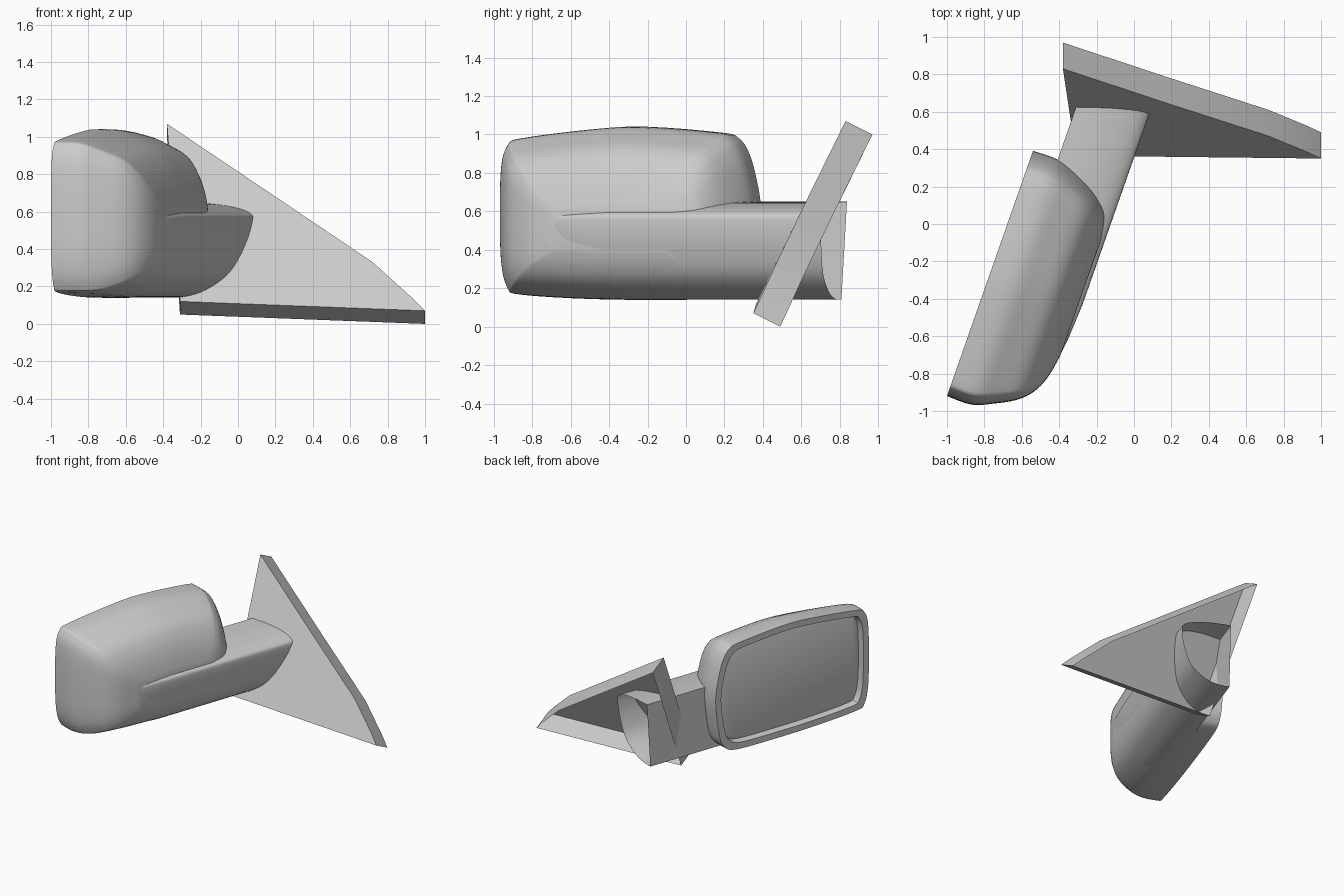
import bpy
import bmesh
import math
from mathutils import Vector

if "Cube" in bpy.data.objects:
    bpy.data.objects.remove(bpy.data.objects["Cube"])

grey = bpy.data.materials.new("satin grey")
grey.use_nodes = True
grey.diffuse_color = (0.6, 0.6, 0.6, 1)
grey.node_tree.nodes["Principled BSDF"].inputs["Base Color"].default_value = (0.6, 0.6, 0.6, 1)

# Housing axes: u runs along the mirror face, w points away from the glass
ORIGIN = Vector((-1, -0.92, 0))
ALONG = Vector((0.331, 0.944, 0))
OUT = Vector((0.944, -0.331, 0))


def place(u, w, z):
    return ORIGIN + ALONG * u + OUT * w + Vector((0, 0, z))


def spline(points, steps, closed=False):
    """Sample a smooth curve through points of any dimension."""
    n = len(points)
    pts = [Vector(p) for p in points]
    get = (lambda i: pts[i % n]) if closed else (lambda i: pts[max(0, min(n - 1, i))])
    result = []
    for i in range(n if closed else n - 1):
        a, b, c, d = (get(i + k) for k in (-1, 0, 1, 2))
        for s in range(steps):
            t = s / steps
            result.append(0.5 * (2 * b + (c - a) * t + (2 * a - 5 * b + 4 * c - d) * t ** 2
                                 + (3 * b - a - 3 * c + d) * t ** 3))
    if not closed:
        result.append(pts[-1])
    return result


def loft(name, rings, cap_start=False, cap_end=False, angle=35):
    bm = bmesh.new()
    loops = [[bm.verts.new(p) for p in ring] for ring in rings]
    for a, b in zip(loops, loops[1:]):
        for i in range(len(a)):
            j = (i + 1) % len(a)
            bm.faces.new((a[i], a[j], b[j], b[i]))
    if cap_start:
        bm.faces.new(loops[0])
    if cap_end:
        bm.faces.new(loops[-1])
    bmesh.ops.recalc_face_normals(bm, faces=bm.faces)
    mesh = bpy.data.meshes.new(name)
    bm.to_mesh(mesh)
    bm.free()
    mesh.materials.append(grey)
    obj = bpy.data.objects.new(name, mesh)
    bpy.context.collection.objects.link(obj)
    bpy.ops.object.select_all(action="DESELECT")
    obj.select_set(True)
    bpy.context.view_layer.objects.active = obj
    bpy.ops.object.shade_smooth_by_angle(angle=math.radians(angle))
    return obj


# Rounded outline of the housing, as fractions of its width and height
outline = spline([(0, 0.5), (0.005, 0.22), (0.03, 0.07), (0.08, 0.03), (0.35, 0.005),
                  (0.65, 0), (0.87, 0.01), (0.94, 0.06), (0.975, 0.18), (1, 0.5),
                  (0.975, 0.74), (0.945, 0.87), (0.91, 0.935), (0.85, 0.965), (0.55, 1),
                  (0.35, 0.985), (0.08, 0.935), (0.03, 0.9), (0.005, 0.78)], 4, True)


def housing_ring(w, u0, u1, z0, z1):
    return [place(u0 + (u1 - u0) * p.x, w, z0 + (z1 - z0) * p.y) for p in outline]


# Housing shell: depth, near end, far end, bottom, top
dome = spline([(0, 0, 1.389, 0.14, 1.04), (0.138, 0, 1.389, 0.14, 1.035),
               (0.25, 0.045, 1.355, 0.15, 0.99), (0.36, 0.105, 1.3, 0.195, 0.93),
               (0.43, 0.175, 1.25, 0.25, 0.84), (0.475, 0.27, 1.2, 0.32, 0.73),
               (0.5, 0.4, 1.1, 0.39, 0.62)], 4)
loft("mirror_housing", [housing_ring(*d) for d in dome], cap_end=True)


# Rim around the glass, stepping inward, and the recessed glass
def inset(w, m):
    return housing_ring(w, m, 1.389 - m, 0.14 + m, 1.04 - m)


loft("housing_rim", [inset(0, 0), inset(0, 0.05), inset(0.05, 0.06)])
loft("mirror_glass", [inset(0.05, 0.06), inset(0.045, 0.075)], cap_end=True)

# Hollow arm with a D-shaped section, fading into the housing
section = spline([(0.14, 0.65), (0.3, 0.642), (0.43, 0.62), (0.505, 0.59), (0.522, 0.55),
                  (0.505, 0.42), (0.45, 0.275), (0.35, 0.185), (0.25, 0.147), (0.14, 0.14)], 4)


def arm_ring(u, scale, tilt=0):
    return [place(u + tilt * (p.y - 0.14), 0.14 + (p.x - 0.14) * scale,
                  0.45 + (p.y - 0.45) * scale) for p in section]


arm = [(0.2, 0.78), (0.35, 0.92), (0.5, 0.97), (0.7, 1), (1.3, 1), (1.88, 1, 0.06)]
loft("mirror_arm", [arm_ring(*a) for a in arm])

# Triangular mounting plate: a front face with a skirt, open behind
front = [Vector(p) for p in ((-0.38, 0.83, 1.07), (-0.31, 0.365, 0.12), (1, 0.35, 0.07),
                             (0.93, 0.383, 0.14), (0.72, 0.47, 0.33), (0.2, 0.638, 0.68))]
skirt = [p + Vector((0, 0.14, -0.07)) for p in front]
loft("mounting_plate", [front, skirt], cap_start=True)
